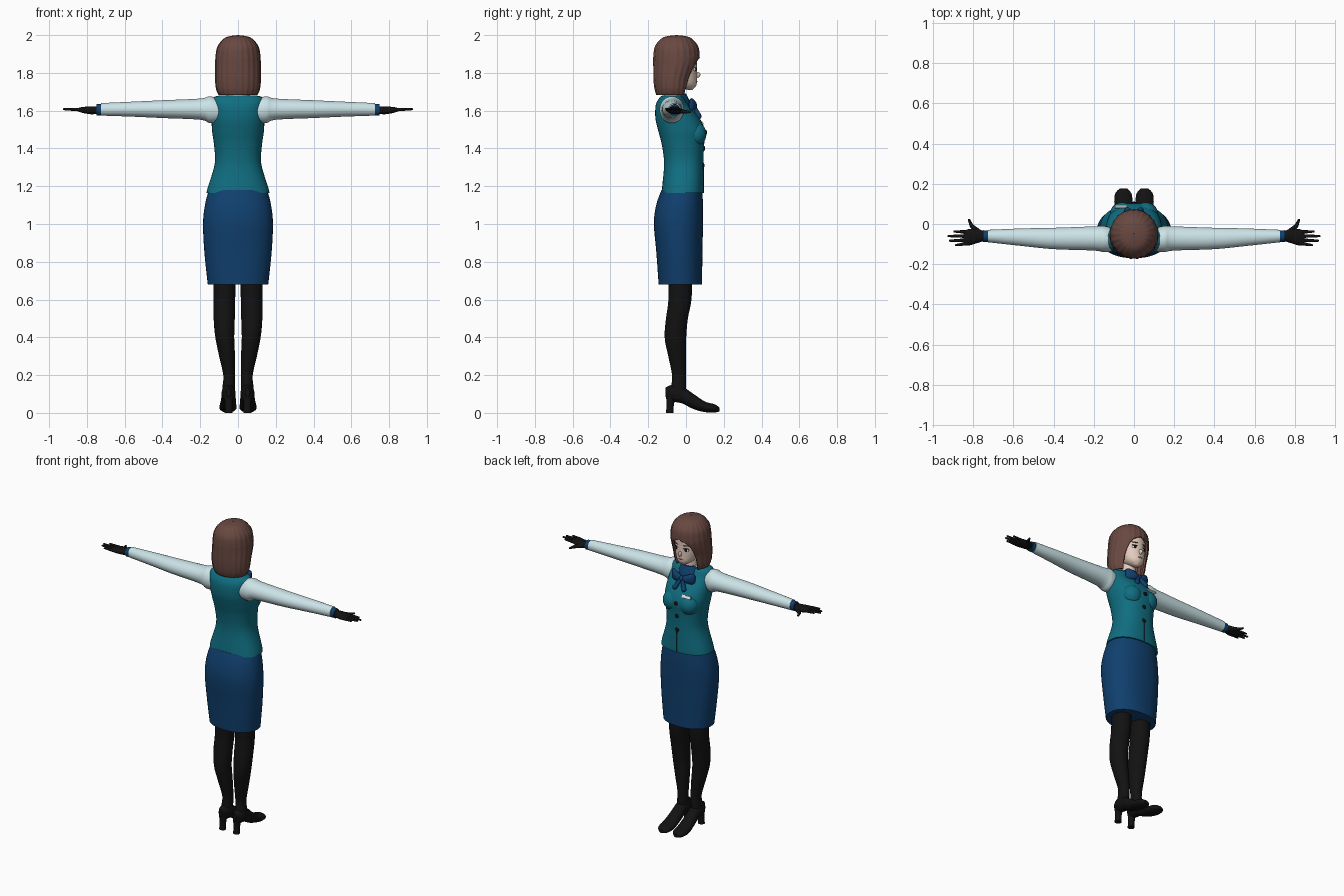
import bpy, bmesh
from math import sin, cos, pi, radians
from mathutils import Vector, Matrix

cube = bpy.data.objects.get("Cube")
if cube:
    bpy.data.objects.remove(cube)

parts = []


def material(name, *rgb):
    mat = bpy.data.materials.new(name)
    mat.use_nodes = True
    mat.diffuse_color = (*rgb, 1)
    shader = mat.node_tree.nodes["Principled BSDF"]
    shader.inputs["Base Color"].default_value = (*rgb, 1)
    shader.inputs["Roughness"].default_value = 0.8
    return mat


hair_brown = material("hair_brown", .14, .065, .052)
skin = material("skin", .78, .6, .51)
teal = material("vest_teal", .005, .155, .22)
navy = material("skirt_navy", .005, .05, .155)
pale = material("shirt_pale_blue", .6, .77, .8)
black = material("black", .006, .006, .006)
white = material("white", .85, .85, .85)
lip = material("lip_rose", .45, .16, .14)


def finish(name, mat, bm, mirror=False):
    """Turn a bmesh into a named object, optionally mirrored across x."""
    bmesh.ops.recalc_face_normals(bm, faces=bm.faces)
    mesh = bpy.data.meshes.new(name)
    bm.to_mesh(mesh)
    bm.free()
    mesh.materials.append(mat)
    obj = bpy.data.objects.new(name, mesh)
    bpy.context.collection.objects.link(obj)
    if mirror:
        mod = obj.modifiers.new("Mirror", "MIRROR")
        mod.use_mirror_merge = False
    parts.append(obj)
    return obj


def smooth_rings(rings, steps):
    """Catmull-Rom interpolation of cross-section parameters."""
    out = []
    last = len(rings) - 1
    for i in range(last):
        quad = [rings[max(0, min(last, i + k))] for k in (-1, 0, 1, 2)]
        for s in range(steps):
            t = s / steps
            out.append([b + t / 2 * (c - a + t * (2 * a - 5 * b + 4 * c - d
                        + t * (3 * (b - c) + d - a))) for a, b, c, d in zip(*quad)])
    return out + [list(rings[-1])]


def loft(name, mat, rings, axis="z", mirror=False, sides=32, steps=4,
         square=2.0, cap=True, groove=0.0):
    """Skin over ellipses: (position, centre u, centre v, radius u, radius v, front gap)."""
    bm = bmesh.new()
    rows = []
    for ring in smooth_rings(rings, steps):
        pos, cu, cv, ru, rv = ring[:5]
        gap = max(0, radians(ring[5])) if len(ring) > 5 else 0
        row = []
        for k in range(sides + 1):
            a = pi / 2 + gap + (2 * pi - 2 * gap) * k / sides
            bump = 1 - groove * abs(sin(a * 11))
            c, s = cos(a), sin(a)
            u = cu + bump * ru * (abs(c) ** (2 / square)) * (1 if c > 0 else -1)
            v = cv + bump * rv * (abs(s) ** (2 / square)) * (1 if s > 0 else -1)
            co = {"x": (pos, u, v), "y": (u, pos, v), "z": (u, v, pos)}[axis]
            row.append(bm.verts.new(co))
        rows.append(row)
    for low, high in zip(rows, rows[1:]):
        for k in range(sides):
            bm.faces.new((low[k], low[k + 1], high[k + 1], high[k]))
    bmesh.ops.remove_doubles(bm, verts=bm.verts, dist=1e-5)
    if cap:
        bmesh.ops.holes_fill(bm, edges=[e for e in bm.edges if e.is_boundary])
    return finish(name, mat, bm, mirror)


def ball(name, mat, centre, radii, mirror=False, tilt=0, axis="Y"):
    bm = bmesh.new()
    place = (Matrix.Translation(centre) @ Matrix.Rotation(radians(tilt), 4, axis)
             @ Matrix.Diagonal((*radii, 1)))
    bmesh.ops.create_uvsphere(bm, u_segments=24, v_segments=12, radius=1, matrix=place)
    return finish(name, mat, bm, mirror)


def taper(name, mat, start, end, r1, r2, mirror=False):
    """Tapered rod with a rounded tip between two points."""
    bm = bmesh.new()
    a, b = Vector(start), Vector(end)
    turn = (b - a).to_track_quat("Z", "Y").to_matrix().to_4x4()
    bmesh.ops.create_cone(bm, cap_ends=True, segments=12, radius1=r1, radius2=r2,
                          depth=(b - a).length,
                          matrix=Matrix.Translation((a + b) / 2) @ turn)
    bmesh.ops.create_uvsphere(bm, u_segments=12, v_segments=8, radius=r2,
                              matrix=Matrix.Translation(b))
    return finish(name, mat, bm, mirror)


# Legs and heeled shoes
loft("legs", black, [(.08, .05, -.045, .035, .042), (.13, .05, -.04, .033, .04),
                     (.2, .047, -.037, .031, .037), (.3, .058, -.047, .042, .047),
                     (.4, .07, -.056, .05, .057), (.5, .073, -.048, .056, .058),
                     (.6, .072, -.032, .057, .061), (.74, .07, -.03, .06, .064)], mirror=True)
loft("shoes", black, [(-.108, .05, .11, .012, .025), (-.07, .05, .105, .035, .044),
                      (-.02, .05, .095, .037, .045), (.04, .051, .06, .04, .04),
                      (.1, .053, .032, .045, .028), (.15, .053, .024, .041, .022),
                      (.177, .053, .018, .018, .011)], axis="y", mirror=True)
loft("shoe_heels", black, [(0, .05, -.086, .021, .02), (.05, .05, -.083, .02, .02),
                           (.11, .05, -.075, .03, .033)], mirror=True, sides=20)

# Skirt
loft("skirt", navy, [(.68, 0, -.03, .16, .115), (.85, 0, -.035, .178, .122),
                     (1, 0, -.04, .185, .13), (1.1, 0, -.034, .175, .124),
                     (1.18, 0, -.022, .155, .108)], sides=48, square=2.2)

# Vest with bust, buttons and name plate
loft("vest", teal, [(1.165, 0, -.018, .167, .112), (1.2, 0, -.016, .158, .11),
                    (1.32, 0, -.012, .123, .104), (1.42, 0, -.016, .127, .112),
                    (1.49, 0, -.022, .137, .124), (1.56, 0, -.045, .14, .117),
                    (1.63, 0, -.073, .138, .087), (1.668, 0, -.075, .132, .065),
                    (1.68, 0, -.075, .1, .05)], sides=48, square=2.3)
ball("bust", teal, (.058, .05, 1.475), (.062, .058, .065), mirror=True)
for height, depth in ((1.31, .092), (1.4, .095), (1.485, .105)):
    ball("button", black, (0, depth, height), (.013, .006, .013))
loft("vest_opening", black, [(1.17, 0, .091, .002, .004), (1.32, 0, .09, .002, .004)], sides=8)
bm = bmesh.new()
bmesh.ops.create_cube(bm, size=1, matrix=Matrix.Translation((-.064, .086, 1.535))
                      @ Matrix.Rotation(radians(30), 4, "X") @ Matrix.Diagonal((.06, .009, .018, 1)))
finish("name_plate", white, bm)

# Sleeves, cuffs and gloved hands
loft("sleeves", pale, [(.09, -.08, 1.6, .055, .06), (.15, -.075, 1.605, .065, .071),
                       (.2, -.072, 1.608, .06, .056), (.4, -.072, 1.608, .053, .047),
                       (.55, -.066, 1.608, .044, .04), (.725, -.06, 1.607, .031, .033)],
     axis="x", mirror=True)
loft("cuffs", navy, [(.715, -.06, 1.605, .028, .03), (.75, -.06, 1.604, .029, .03)],
     axis="x", mirror=True)
loft("palms", black, [(.74, -.06, 1.603, .022, .02), (.78, -.06, 1.602, .035, .021),
                      (.825, -.067, 1.604, .041, .015), (.847, -.07, 1.605, .034, .009)],
     axis="x", mirror=True, sides=24)
for label, root, tip, reach in (("index", -.04, -.037, .893), ("middle", -.06, -.06, .922),
                                ("ring", -.08, -.083, .915), ("little", -.097, -.105, .885)):
    taper(label + "_fingers", black, (.83, root, 1.605), (reach, tip, 1.608), .0095, .0055, True)
taper("thumb_bases", black, (.77, -.045, 1.6), (.807, -.01, 1.595), .017, .01, True)
taper("thumb_tips", black, (.807, -.01, 1.595), (.82, .02, 1.593), .01, .006, True)

# Neck, collar, scarf and bow
loft("neck", skin, [(1.63, 0, -.055, .045, .045), (1.76, 0, -.045, .038, .04)])
loft("collar", pale, [(1.655, 0, -.07, .085, .065), (1.69, 0, -.06, .058, .052)])
loft("scarf", navy, [(1.62, 0, -.025, .05, .055), (1.65, 0, -.035, .066, .055),
                     (1.69, 0, -.045, .05, .046)])
loft("bow_loops", navy, [(.002, .04, 1.625, .01, .012), (.03, .04, 1.627, .018, .025),
                         (.065, .03, 1.632, .016, .034), (.08, .024, 1.634, .007, .026)],
     axis="x", mirror=True, sides=20)
taper("bow_tails", navy, (.006, .044, 1.62), (.032, .068, 1.57), .01, .015, True)
ball("bow_knot", navy, (0, .045, 1.625), (.016, .014, .017))

# Head and face
loft("head", skin, [(1.71, 0, .022, .012, .012), (1.735, 0, .003, .048, .052),
                    (1.78, 0, -.02, .071, .078), (1.84, 0, -.035, .082, .093),
                    (1.9, 0, -.045, .085, .1), (1.96, 0, -.05, .055, .07)], sides=40)
ball("nose", skin, (0, .059, 1.79), (.009, .017, .016))
ball("eye_whites", white, (.034, .046, 1.818), (.016, .007, .009), True, -22, "Z")
ball("irises", black, (.034, .05, 1.818), (.008, .006, .009), True, -22, "Z")
ball("eyelids", black, (.035, .0495, 1.827), (.018, .005, .0025), True, -22, "Z")
ball("eyebrows", hair_brown, (.036, .05, 1.847), (.019, .004, .003), True, -22, "Z")
ball("mouth", lip, (0, .055, 1.754), (.017, .005, .005))

# Bobbed hair, open over the face
hair = loft("hair", hair_brown,
            [(1.682, 0, -.07, .103, .088, 46), (1.715, 0, -.071, .117, .097, 44),
             (1.77, 0, -.068, .122, .106, 40), (1.83, 0, -.056, .122, .119, 35),
             (1.865, 0, -.051, .121, .124, 24), (1.89, 0, -.05, .119, .124, 0),
             (1.94, 0, -.05, .109, .116, 0), (1.98, 0, -.05, .077, .084, 0),
             (1.994, 0, -.05, .045, .05, 0), (2, 0, -.05, .001, .001, 0)],
            sides=132, cap=False, groove=.025)
shell = hair.modifiers.new("Thickness", "SOLIDIFY")
shell.thickness = .012

# Smooth shading with sharp rims
bpy.ops.object.select_all(action="DESELECT")
for obj in parts:
    obj.select_set(True)
bpy.context.view_layer.objects.active = parts[0]
bpy.ops.object.shade_smooth_by_angle(angle=radians(45))
